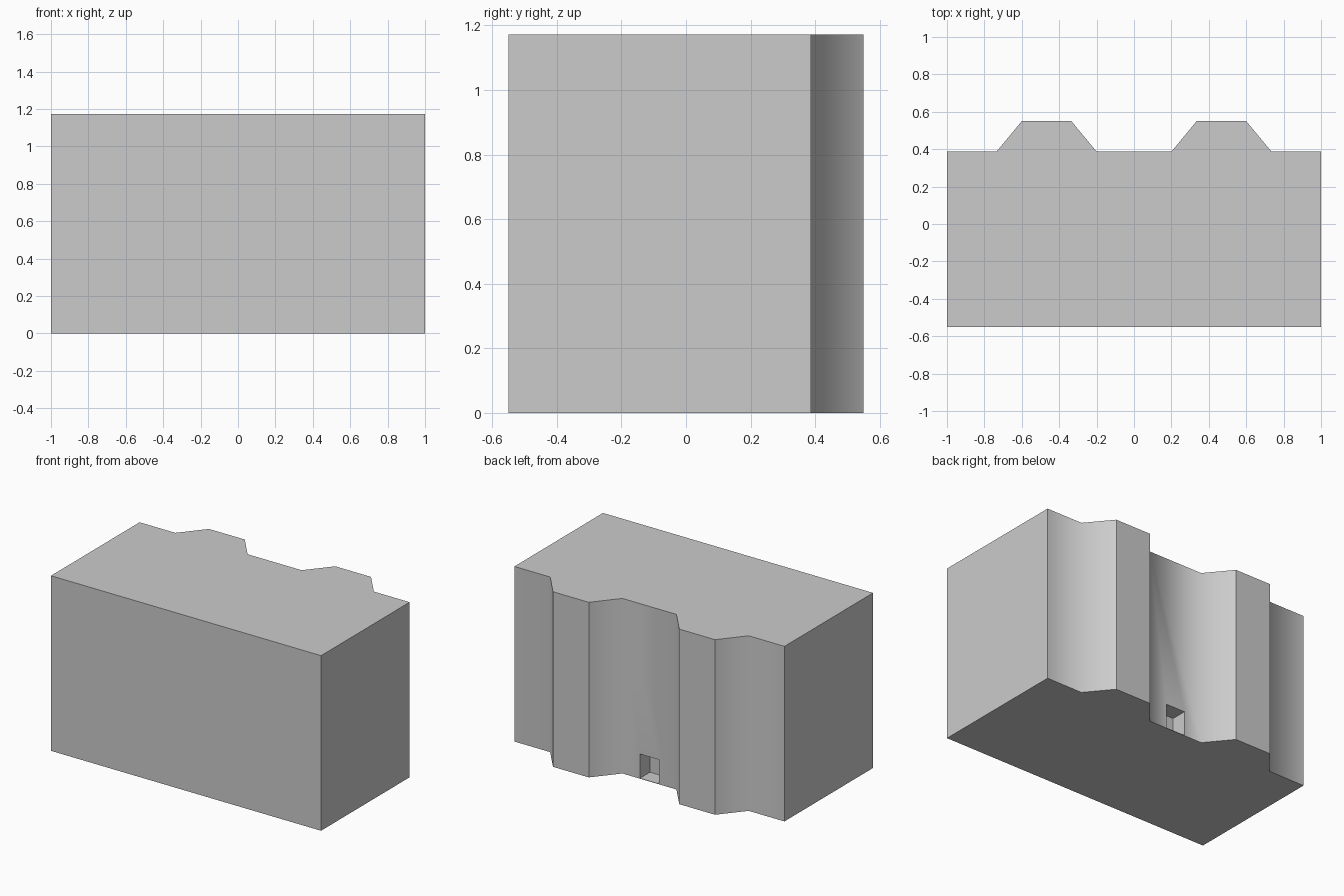
import bpy, bmesh, math

if "Cube" in bpy.data.objects:
    bpy.data.objects.remove(bpy.data.objects["Cube"])

HEIGHT = 1.172
FRONT, WALL, RIDGE = -0.55, 0.387, 0.55

# Floor plan: right half of the rear outline, mirrored to the left
right = [(1.0, FRONT), (1.0, WALL), (0.735, WALL), (0.6, RIDGE), (0.335, RIDGE), (0.2, WALL)]
outline = right + [(-x, y) for x, y in reversed(right)]


def prism(name, points, z0, z1):
    bm = bmesh.new()
    base = bm.faces.new([bm.verts.new((x, y, z0)) for x, y in points])
    top = bmesh.ops.extrude_face_region(bm, geom=[base], use_keep_orig=True)["geom"]
    bmesh.ops.translate(bm, vec=(0, 0, z1 - z0),
                        verts=[v for v in top if isinstance(v, bmesh.types.BMVert)])
    bmesh.ops.recalc_face_normals(bm, faces=bm.faces)
    mesh = bpy.data.meshes.new(name)
    bm.to_mesh(mesh)
    bm.free()
    obj = bpy.data.objects.new(name, mesh)
    bpy.context.collection.objects.link(obj)
    return obj


# Main block with two rear ridges
block = prism("ridged_block", outline, 0, HEIGHT)

# Small doorway niche in the rear wall, with a thin floor
niche = prism("niche_cutter", [(-0.07, WALL - 0.106), (0.07, WALL - 0.106),
                               (0.07, WALL + 0.05), (-0.07, WALL + 0.05)], 0.003, 0.165)
niche.hide_render = True
cut = block.modifiers.new("niche", "BOOLEAN")
cut.operation, cut.solver, cut.object = "DIFFERENCE", "EXACT", niche
bpy.context.view_layer.objects.active = block
bpy.ops.object.modifier_apply(modifier=cut.name)
bpy.data.objects.remove(niche)

# Shade softly across the inner folds of the rear wall, keep all other edges sharp
bm = bmesh.new()
bm.from_mesh(block.data)
for face in bm.faces:
    face.smooth = True
for edge in bm.edges:
    angle = edge.calc_face_angle_signed(0)
    fold = angle < 0 and edge.calc_length() > 1
    edge.smooth = fold or abs(angle) < math.radians(5)
bm.to_mesh(block.data)
bm.free()
